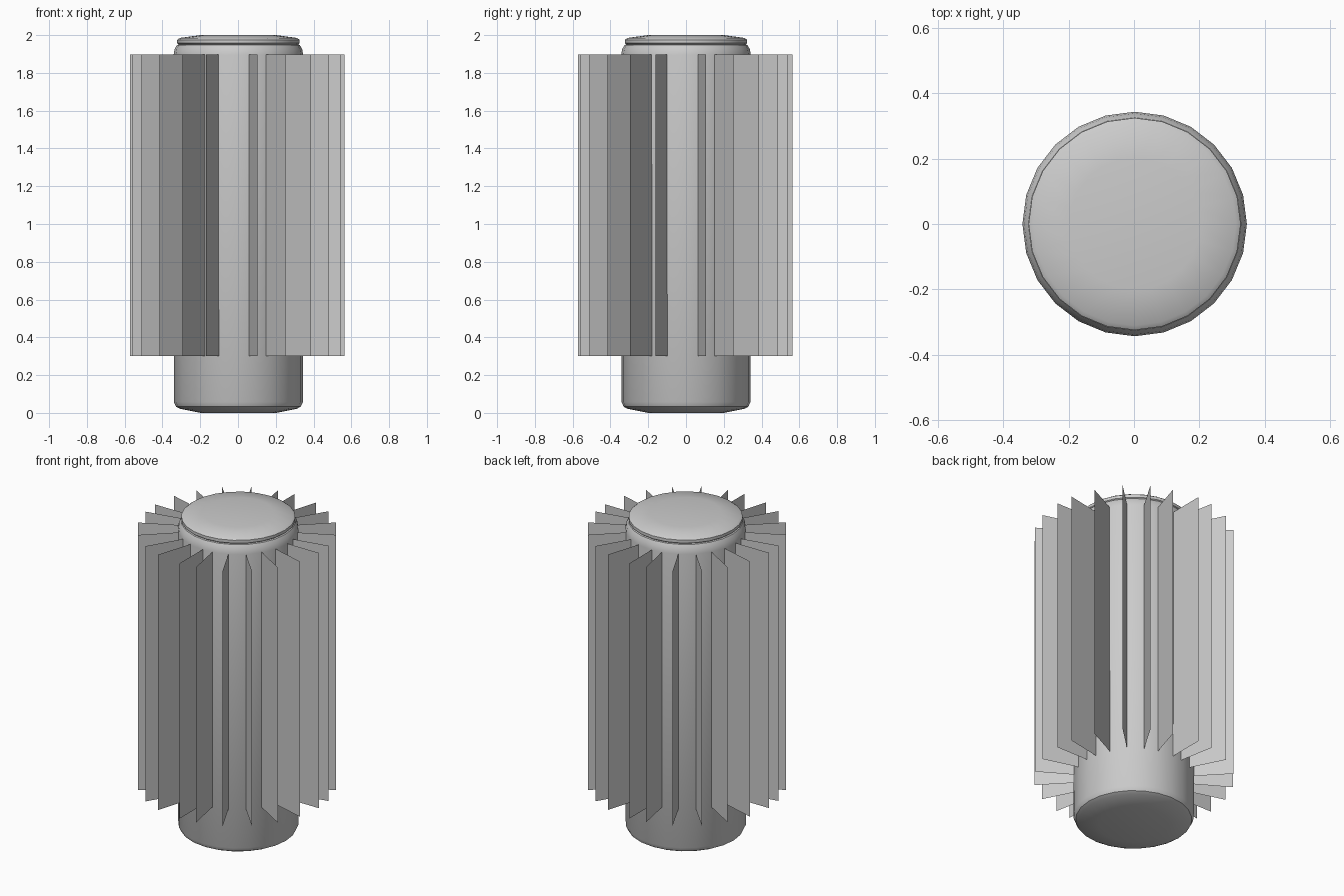
import bpy, bmesh, math

if "Cube" in bpy.data.objects:
    bpy.data.objects.remove(bpy.data.objects["Cube"])

SIDES = 24
FIN_R, FIN_LOW, FIN_HIGH = 0.568, 0.30, 1.897


def lathe(name, profile, cx=0.0, cy=0.0):
    """Spin an (r, z) profile around the vertical axis and close both ends."""
    bm = bmesh.new()
    rings = []
    for r, z in profile:
        rings.append([bm.verts.new((cx + r * math.cos(2 * math.pi * i / SIDES),
                                    cy + r * math.sin(2 * math.pi * i / SIDES), z))
                      for i in range(SIDES)])
    for a, b in zip(rings, rings[1:]):
        for i in range(SIDES):
            j = (i + 1) % SIDES
            bm.faces.new((a[i], a[j], b[j], b[i]))
    bm.faces.new(rings[0][::-1])
    bm.faces.new(rings[-1])
    return finish(name, bm)


def finish(name, bm):
    mesh = bpy.data.meshes.new(name)
    bm.to_mesh(mesh)
    bm.free()
    obj = bpy.data.objects.new(name, mesh)
    bpy.context.collection.objects.link(obj)
    return obj


# Round core with softened ends, a groove and a slightly domed cap
body = lathe("core_body", [
    (0.20, 0.0), (0.31, 0.022), (0.33, 0.033), (0.342, 0.058),
    (0.343, 1.895), (0.338, 1.925), (0.325, 1.948), (0.315, 1.95),
    (0.324, 1.957), (0.324, 1.975), (0.31, 1.985), (0.20, 2.0)], cx=0.002)
bpy.context.view_layer.objects.active = body
body.select_set(True)
bpy.ops.object.shade_smooth_by_angle(angle=math.radians(35))

# Thin sheet fins: twelve planes crossing the core, measured from the front
bm = bmesh.new()
for deg in (0, 10.8, 26.8, 43.5, 59, 74, 90, 101.2, 116.6, 133.5, 149.3, 163):
    a = math.radians(deg)
    dx, dy = FIN_R * math.sin(a), -FIN_R * math.cos(a)
    cx, cy = -0.004, -0.004
    bm.faces.new([bm.verts.new(p) for p in (
        (cx - dx, cy - dy, FIN_LOW), (cx + dx, cy + dy, FIN_LOW),
        (cx + dx, cy + dy, FIN_HIGH), (cx - dx, cy - dy, FIN_HIGH))])
finish("cooling_fins", bm)
